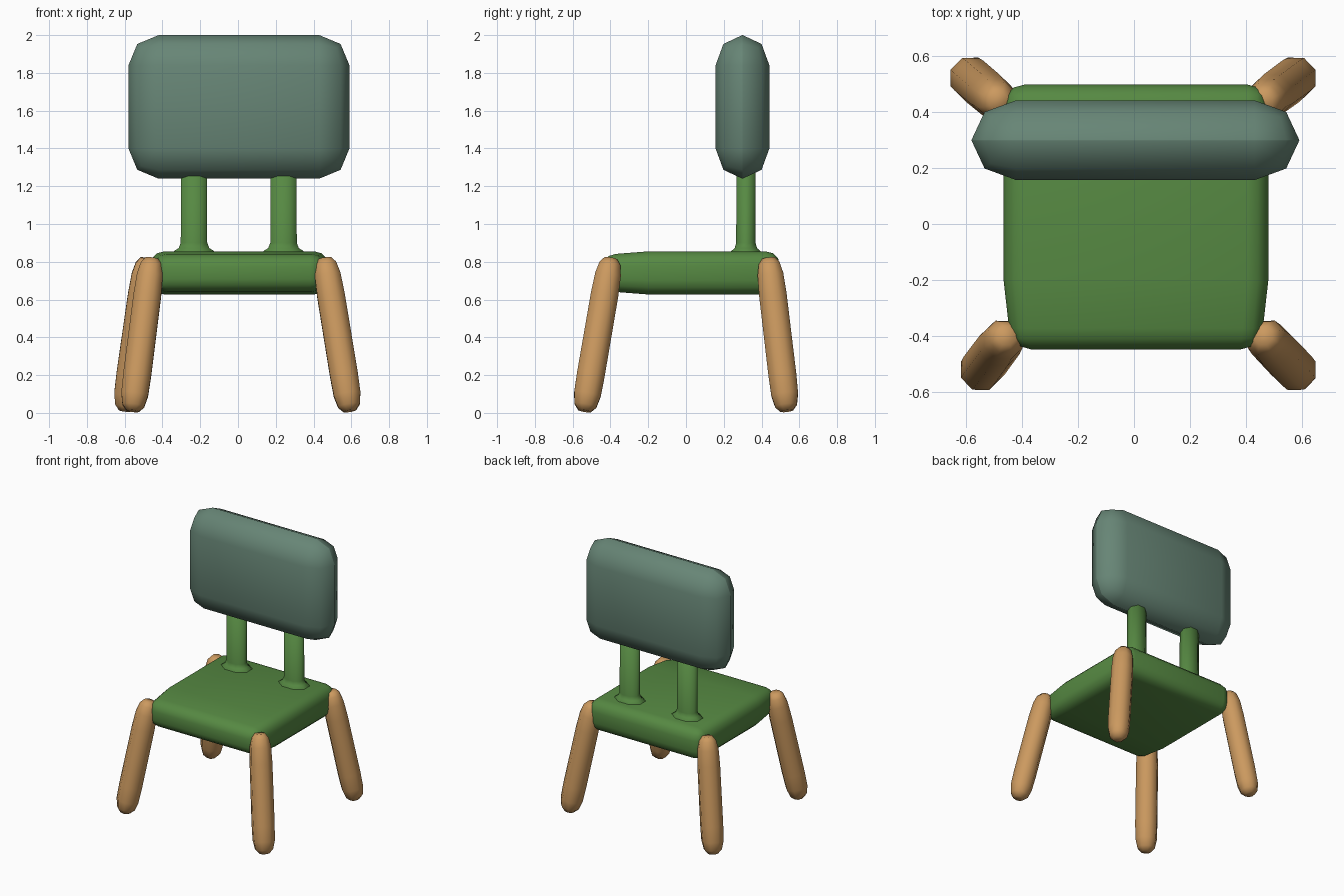
import bpy, bmesh, math
from mathutils import Vector

if "Cube" in bpy.data.objects:
    bpy.data.objects.remove(bpy.data.objects["Cube"])


def material(name, rgb):
    m = bpy.data.materials.new(name)
    m.diffuse_color = (*rgb, 1)
    m.use_nodes = True
    m.node_tree.nodes["Principled BSDF"].inputs["Base Color"].default_value = m.diffuse_color
    return m


SAGE = material("sage_grey_green", (0.135, 0.235, 0.18))
GREEN = material("leaf_green", (0.093, 0.25, 0.055))
WOOD = material("light_wood", (0.60, 0.32, 0.115))


def finish(bm, name, mat):
    bmesh.ops.recalc_face_normals(bm, faces=bm.faces)
    me = bpy.data.meshes.new(name)
    bm.to_mesh(me)
    bm.free()
    me.materials.append(mat)
    for p in me.polygons:
        p.use_smooth = True
    ob = bpy.data.objects.new(name, me)
    bpy.context.collection.objects.link(ob)
    return ob


def rounded_box(size, bevel, segments):
    bm = bmesh.new()
    bmesh.ops.create_cube(bm, size=1)
    bmesh.ops.scale(bm, vec=size, verts=bm.verts)
    bmesh.ops.bevel(bm, geom=bm.edges[:], offset=bevel, segments=segments,
                    profile=0.5, affect='EDGES')
    return bm


def tube(name, mat, bottom, top, profile, sides=8, squash=1.0):
    """Capped tube along bottom-top; profile is (distance, radius) pairs."""
    bottom, top = Vector(bottom), Vector(top)
    axis = (top - bottom).normalized()
    u = (Vector((1, 0, 0)) - axis * axis.x).normalized()
    v = axis.cross(u)
    bm = bmesh.new()
    rings = []
    for d, r in profile:
        ring = []
        for i in range(sides):
            a = 2 * math.pi * (i + 0.5) / sides
            ring.append(bm.verts.new(bottom + axis * d + u * r * math.cos(a)
                                     + v * r * squash * math.sin(a)))
        rings.append(ring)
    for lo, hi in zip(rings, rings[1:]):
        for i in range(sides):
            j = (i + 1) % sides
            bm.faces.new((lo[i], lo[j], hi[j], hi[i]))
    bm.faces.new(rings[0][::-1])
    bm.faces.new(rings[-1])
    return finish(bm, name, mat)


# Backrest: fully rounded pillow slab
bm = rounded_box((1.17, 0.322, 0.76), 0.16, 2)
bmesh.ops.scale(bm, vec=(1, 0.285 / 0.322, 1), verts=bm.verts)
bmesh.ops.translate(bm, vec=(0.005, 0.299, 1.62), verts=bm.verts)
finish(bm, "backrest", SAGE)

# Seat: rounded slab that tapers towards the front
bm = rounded_box((0.945, 0.945, 0.228), 0.075, 3)
bmesh.ops.bisect_plane(bm, geom=bm.verts[:] + bm.edges[:] + bm.faces[:],
                       plane_co=(0, -0.225, 0), plane_no=(0, 1, 0))
for v in bm.verts:
    t = max(0, (-0.225 - v.co.y) / 0.25)
    v.co.x *= 1 - 0.06 * t
    v.co.z *= 1 - 0.17 * t
bmesh.ops.translate(bm, vec=(0.007, 0.025, 0.741), verts=bm.verts)
finish(bm, "seat", GREEN)

# Posts between seat and backrest, flared at the base
for side, x in (("left", -0.233), ("right", 0.241)):
    tube(side + "_post", GREEN, (x, 0.317, 0.80), (x, 0.317, 1.36),
         [(0, 0.12), (0.057, 0.115), (0.072, 0.088), (0.10, 0.076),
          (0.56, 0.074)], squash=0.73)

# Splayed legs with rounded ends: bottom and top centres
LEGS = {
    "front_right_leg": ((0.592, -0.537), (0.460, -0.398)),
    "front_left_leg": ((-0.558, -0.537), (-0.455, -0.398)),
    "back_right_leg": ((0.592, 0.533), (0.460, 0.437)),
    "back_left_leg": ((-0.597, 0.533), (-0.482, 0.437)),
}
for name, (b, t) in LEGS.items():
    lo, hi = Vector((*b, 0.01)), Vector((*t, 0.818))
    n = (hi - lo).length
    tube(name, WOOD, lo, hi,
         [(0, 0.036), (0.03, 0.063), (0.09, 0.077), (0.2, 0.08),
          (n - 0.2, 0.079), (n - 0.09, 0.074), (n - 0.03, 0.06), (n, 0.036)])
